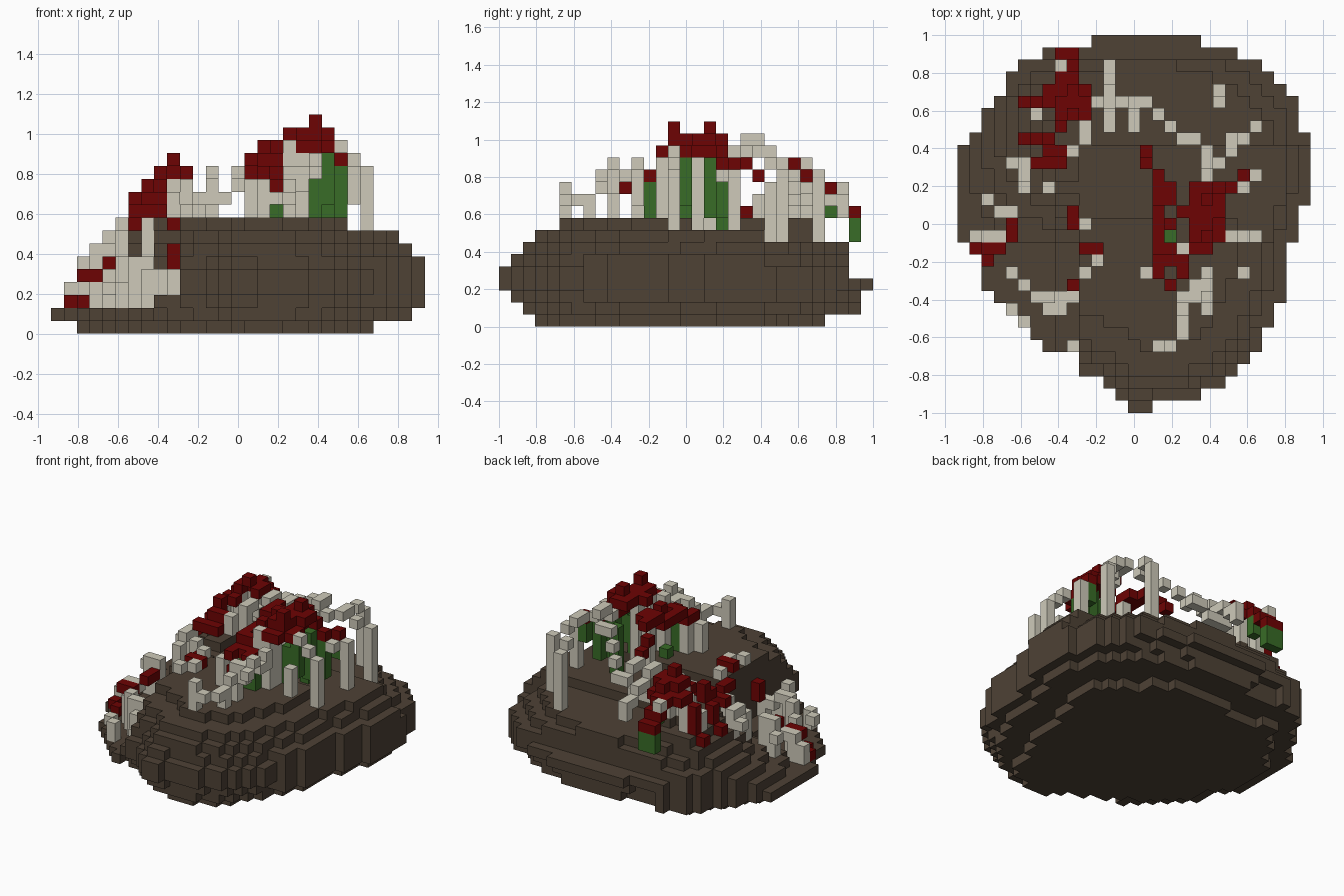
import bpy, bmesh, math
from mathutils import Vector

if "Cube" in bpy.data.objects:
    bpy.data.objects.remove(bpy.data.objects["Cube"], do_unlink=True)

NX, NY = 29, 31          # cells across and deep
CELL = 2 / NY


def make_material(name, colour):
    mat = bpy.data.materials.new(name)
    mat.use_nodes = True
    mat.diffuse_color = (*colour, 1)
    mat.node_tree.nodes["Principled BSDF"].inputs["Base Color"].default_value = (*colour, 1)
    return mat


materials = {
    "rock": make_material("dark brown", (.077, .054, .036)),
    "bones": make_material("pale bone", (.62, .59, .49)),
    "flesh": make_material("deep red", (.155, .001, .001)),
    "stems": make_material("leaf green", (.04, .15, .02)),
}
cells = {}

# Rock outline: row, left edge, right edge
outline = [(0, 14, 16), (1, 13, 20), (3, 10, 23), (5, 7, 25), (8, 4, 26), (9, 3, 27),
           (13, 1, 27), (14, 0, 28), (16, 0, 28), (17, 0, 29), (20, 0, 29), (22, 1, 29),
           (24, 2, 28), (26, 4, 27), (28, 5, 25), (29, 7, 23), (30, 11, 20)]


def edges(row):
    for (r0, a0, b0), (r1, a1, b1) in zip(outline, outline[1:]):
        if r0 <= row <= r1:
            t = (row - r0) / (r1 - r0)
            return round(a0 + t * (a1 - a0)), round(b0 + t * (b1 - b0))
    return 0, 0


inside = {(x, y) for y in range(NY) for x in range(*edges(y))}
border = [(x, y) for x in range(-1, NX + 1) for y in range(-1, NY + 1) if (x, y) not in inside]


def rim_distance(x, y):
    return min(math.hypot(x - a, y - b) for a, b in border) - 1


def rock_height(x, y, rim):
    """Steep dome with a flat top, stepped back and a hollow on the left."""
    height = 9 if rim >= 4 else min(8, 5.4 + 1.5 * rim + .3 * (x > 24))
    if x < 10:
        rise = max(0, min(1, (y - 13) / 8))
        height = min(height, 2 + .95 * x * rise + (x > 7))
        if y > 26:
            height = min(height, 5 + rim)
    else:
        if y > 15:
            height = min(height, 8)
        if y > 21:
            height = min(height, 7, 4.6 + rim)
    return 4 if y > 28 else round(height)


def undercut(x, y, z):
    """How far each of the lowest layers is set in from the rim."""
    if z > 2:
        return 0
    if x < 8:
        return 1.8 if z == 0 else 0
    return (2 + 1.2 * (x > 20) + 1.2 * (y > 22), .9, .3 * (x < 25))[z]


# Rock body
ground = {}
for x, y in inside:
    rim = rim_distance(x, y)
    ground[x, y] = rock_height(x, y, rim)
    for z in range(ground[x, y]):
        if rim >= undercut(x, y, z):
            cells[x, y, z] = "rock"


def put(part, x, y, z):
    if cells.get((x, y, z)) != "rock":
        cells[x, y, z] = part


def trace(part, *points):
    """Run a one-cell-thick strand through the points."""
    for a, b in zip(points, points[1:]):
        a, b = Vector(a), Vector(b)
        steps = max(1, round(max(abs(v) for v in b - a)))
        for i in range(steps + 1):
            put(part, *(round(v) for v in a.lerp(b, i / steps)))


def stand(part, x, y, top):
    """Upright post from the rock up to the given level."""
    for z in range(ground.get((x, y), 7), top + 1):
        put(part, x, y, z)


# Front limb and the ribs on the plateau
trace("bones", (16, 5, 11), (17, 5, 10), (18, 7, 10), (18, 9, 12), (20, 11, 13))
trace("bones", (18, 9, 12), (20, 9, 13), (20, 8, 12))
trace("bones", (19, 9, 11), (20, 11, 12))
trace("bones", (24, 14, 12), (22, 14, 14), (20, 14, 14))
trace("bones", (24, 19, 12), (22, 18, 13), (20, 17, 14))
trace("bones", (24, 23, 12), (22, 22, 14), (22, 21, 14), (20, 20, 15))
trace("bones", (21, 26, 12), (21, 25, 13))
trace("bones", (23, 11, 10), (23, 11, 12))
for x, y, top in [(16, 5, 11), (18, 7, 10), (18, 9, 12), (24, 14, 12), (24, 19, 12),
                  (24, 23, 12), (21, 26, 12), (18, 13, 14), (16, 12, 11), (15, 11, 11),
                  (19, 14, 14), (17, 17, 13), (19, 16, 14), (19, 13, 14)]:
    stand("bones", x, y, top)

# Chain of bones across the back
trace("bones", (11, 25, 10), (15, 25, 11), (17, 23, 13), (19, 22, 14), (20, 21, 15), (20, 18, 14))
trace("bones", (12, 28, 10), (12, 26, 11), (12, 23, 12))
trace("bones", (14, 25, 11), (14, 23, 12))
trace("bones", (11, 25, 10), (10, 23, 11), (10, 22, 11), (9, 21, 10))
trace("bones", (12, 28, 9), (12, 27, 10))

# Bones in the left-hand hollow
trace("bones", (1, 14, 3), (3, 14, 4), (4, 16, 6), (2, 17, 5))
trace("bones", (4, 11, 4), (6, 9, 5), (9, 9, 4), (10, 11, 8), (11, 12, 9))
trace("bones", (5, 7, 3), (4, 8, 3))
trace("bones", (4, 20, 7), (5, 20, 8), (5, 18, 7))
for x, y, top in [(5, 7, 3), (4, 11, 4), (5, 10, 5), (6, 9, 5), (7, 8, 4), (8, 8, 4),
                  (9, 9, 4), (9, 5, 4), (1, 14, 3), (2, 14, 3), (4, 16, 5), (3, 16, 5),
                  (5, 18, 7), (7, 18, 8), (5, 20, 8), (10, 11, 9), (10, 15, 9), (3, 13, 3),
                  (10, 22, 10), (9, 21, 9), (6, 24, 9), (7, 25, 10), (8, 24, 11), (9, 25, 12)]:
    stand("bones", x, y, top)

# Green stems under the red parts
trace("stems", (21, 17, 9), (21, 17, 13))
trace("stems", (22, 18, 9), (22, 18, 12))
trace("stems", (21, 15, 10), (21, 15, 13))
trace("stems", (23, 19, 11), (23, 19, 12))
trace("stems", (9, 29, 7), (9, 29, 8))
trace("stems", (8, 29, 7), (8, 29, 8))
trace("stems", (9, 27, 9), (9, 27, 10))
for x, y, top in [(18, 12, 11), (17, 12, 11), (20, 15, 12), (17, 14, 9), (20, 18, 12)]:
    stand("stems", x, y, top)

# Red ridges over the rib cage
trace("flesh", (15, 21, 12), (15, 20, 13), (16, 18, 14), (16, 11, 12))
trace("flesh", (17, 18, 14), (17, 17, 14))
trace("flesh", (17, 15, 14), (18, 16, 15), (19, 16, 15))
trace("flesh", (17, 13, 13), (16, 13, 13))
trace("flesh", (17, 10, 11), (18, 12, 12), (17, 12, 12))
for x in (19, 20):
    trace("flesh", (x, 18, 15), (x, 14, 15), (x, 13, 14))
trace("flesh", (20, 18, 14), (20, 14, 14))
trace("flesh", (21, 17, 15), (21, 14, 14))
trace("flesh", (21, 18, 14), (22, 18, 13), (23, 19, 13))
for y in (14, 17):
    put("flesh", 20, y, 16)

# Red growth on the rear left rise
trace("flesh", (9, 29, 9), (9, 27, 11), (9, 26, 12), (9, 24, 13))
trace("flesh", (8, 29, 9), (8, 27, 11), (8, 24, 12))
trace("flesh", (10, 26, 11), (10, 24, 12))
trace("flesh", (8, 26, 11), (7, 26, 11), (7, 25, 11), (5, 25, 7))
trace("flesh", (8, 23, 11), (7, 22, 11), (7, 20, 9))
trace("flesh", (7, 22, 10), (5, 22, 7))
trace("flesh", (8, 21, 10), (8, 20, 9), (6, 20, 9))
put("bones", 8, 28, 11)

# Red scraps in the hollow
trace("flesh", (1, 13, 2), (2, 12, 2))
trace("flesh", (2, 13, 4), (3, 13, 4))
trace("flesh", (4, 14, 5), (4, 15, 5))
trace("flesh", (9, 15, 8), (9, 16, 8))
trace("flesh", (10, 13, 9), (11, 13, 9))
trace("flesh", (9, 10, 6), (9, 10, 5))


# Turn each part's cells into a block mesh of its outer faces
def build(part):
    bm = bmesh.new()
    verts = {}

    def corner(p):
        if p not in verts:
            verts[p] = bm.verts.new(((p[0] - NX / 2) * CELL, (p[1] - NY / 2) * CELL, p[2] * CELL))
        return verts[p]

    for cell in [c for c, owner in cells.items() if owner == part]:
        for axis in range(3):
            for side in (0, 1):
                near = list(cell)
                near[axis] += 2 * side - 1
                if tuple(near) in cells:
                    continue
                loop = []
                for u, v in ((0, 0), (1, 0), (1, 1), (0, 1)):
                    p = list(cell)
                    p[axis] += side
                    p[(axis + 1) % 3] += u
                    p[(axis + 2) % 3] += v
                    loop.append(corner(tuple(p)))
                bm.faces.new(loop if side else loop[::-1])
    mesh = bpy.data.meshes.new(part)
    bm.to_mesh(mesh)
    bm.free()
    mesh.materials.append(materials[part])
    bpy.context.collection.objects.link(bpy.data.objects.new(part, mesh))


for part in materials:
    build(part)
